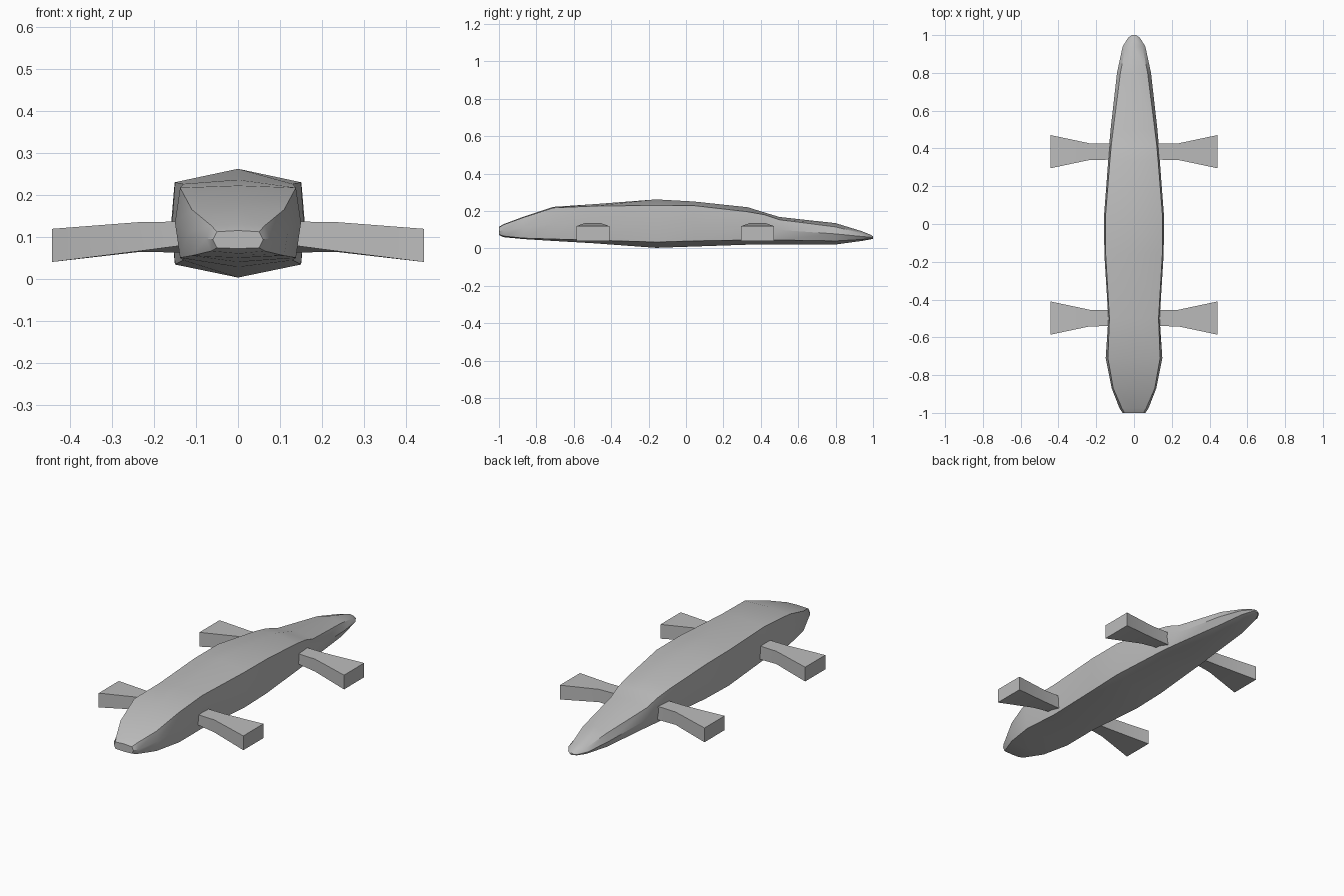
import bpy, bmesh

grey = bpy.data.materials.new("plain_grey")
grey.diffuse_color = (0.5, 0.5, 0.5, 1)


def make_object(name, rings, angle):
    """Skin a list of equal-length point rings, capping both ends."""
    bm = bmesh.new()
    loops = [[bm.verts.new(p) for p in ring] for ring in rings]
    n = len(loops[0])
    for a, b in zip(loops, loops[1:]):
        for i in range(n):
            j = (i + 1) % n
            bm.faces.new((a[i], a[j], b[j], b[i]))
    bm.faces.new(loops[0])
    bm.faces.new(loops[-1])
    bmesh.ops.recalc_face_normals(bm, faces=bm.faces)
    mesh = bpy.data.meshes.new(name)
    bm.to_mesh(mesh)
    bm.free()
    mesh.materials.append(grey)
    obj = bpy.data.objects.new(name, mesh)
    bpy.context.collection.objects.link(obj)
    bpy.context.view_layer.objects.active = obj
    obj.select_set(True)
    bpy.ops.object.shade_smooth_by_angle(angle=angle)
    obj.select_set(False)
    return obj


# Body stations: y, half width, top-edge half width,
# belly z, lower-edge z, upper-edge z, ridge z
stations = [
    (-1.00, 0.060, 0.050, 0.072, 0.074, 0.112, 0.115),
    (-0.975, 0.077, 0.064, 0.060, 0.066, 0.127, 0.130),
    (-0.87, 0.118, 0.110, 0.050, 0.055, 0.165, 0.169),
    (-0.71, 0.150, 0.138, 0.040, 0.050, 0.217, 0.222),
    (-0.50, 0.136, 0.130, 0.028, 0.044, 0.226, 0.236),
    (-0.16, 0.157, 0.150, 0.003, 0.034, 0.230, 0.262),
    (0.04, 0.159, 0.151, 0.010, 0.040, 0.229, 0.251),
    (0.33, 0.137, 0.128, 0.020, 0.045, 0.196, 0.220),
    (0.42, 0.131, 0.120, 0.021, 0.045, 0.180, 0.192),
    (0.50, 0.124, 0.110, 0.021, 0.045, 0.153, 0.168),
    (0.80, 0.090, 0.072, 0.021, 0.040, 0.115, 0.135),
    (0.94, 0.060, 0.045, 0.040, 0.048, 0.080, 0.092),
    (0.985, 0.032, 0.024, 0.048, 0.052, 0.068, 0.074),
    (1.00, 0.010, 0.007, 0.052, 0.054, 0.062, 0.064),
]
body_rings = []
for y, w, t, belly, low, high, ridge in stations:
    mid = (low + high) / 2
    right = [(t, low), (w, mid), (t, high)]
    left = [(-x, z) for x, z in reversed(right)]
    ring = [(0, belly)] + right + [(0, ridge)] + left
    body_rings.append([(x, y, z) for x, z in ring])
make_object("body", body_rings, 0.6)

# Leg sections: x, half depth, front bottom z, rear bottom z, top z
leg_sections = [
    (0.09, 0.042, 0.085, 0.062, 0.137),
    (0.235, 0.044, 0.066, 0.064, 0.135),
    (0.443, 0.088, 0.040, 0.040, 0.119),
]
for place, y in (("front", -0.498), ("rear", 0.383)):
    for side, s in (("right", 1), ("left", -1)):
        rings = [[(s * x, y - d, fb), (s * x, y + d, rb),
                  (s * x, y + d, top), (s * x, y - d, top)]
                 for x, d, fb, rb, top in leg_sections]
        make_object(f"{place}_{side}_leg", rings, 0.5)
